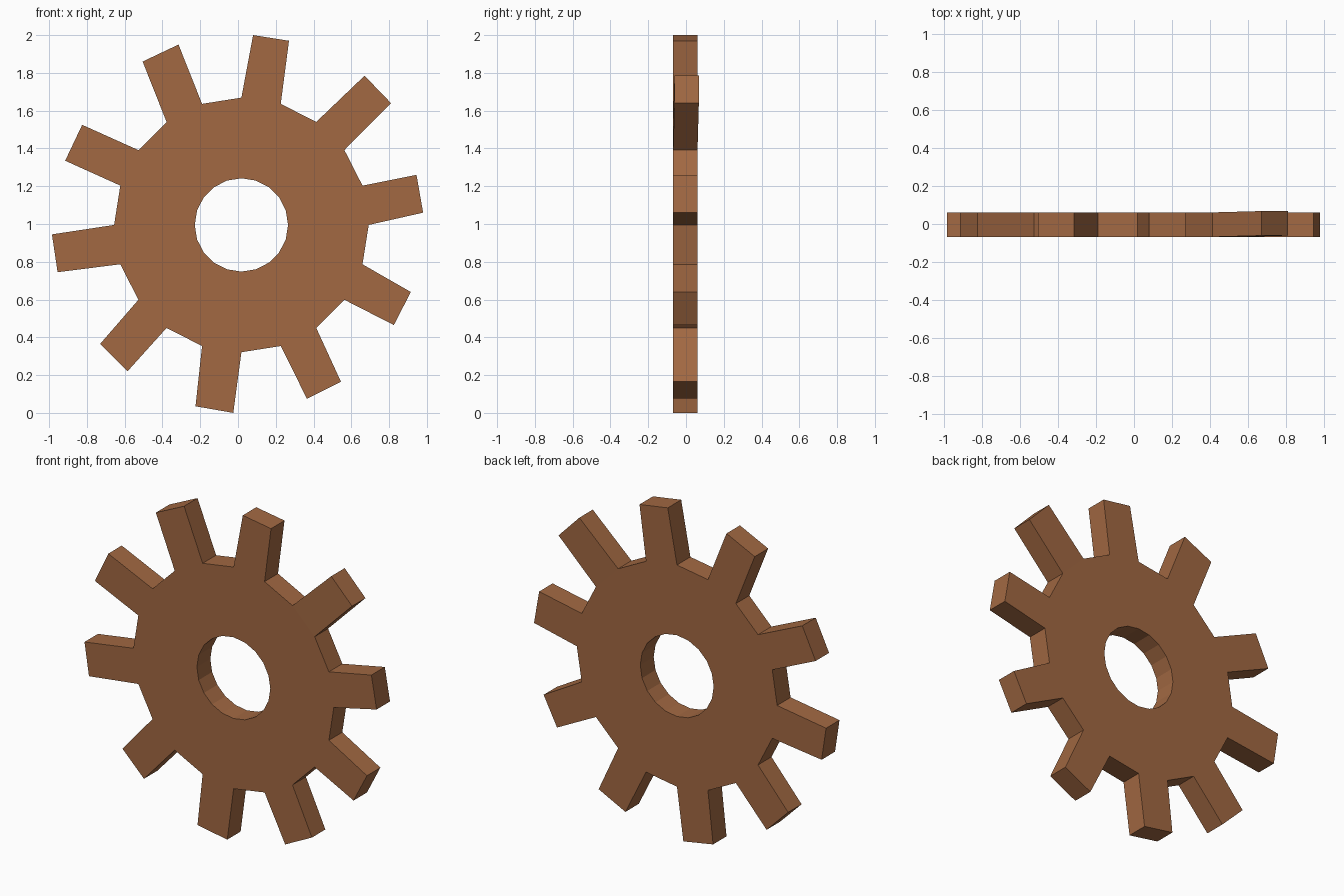
import bpy, bmesh, math

if "Cube" in bpy.data.objects:
    bpy.data.objects.remove(bpy.data.objects["Cube"])

N = 20                        # sides of hub and bore
CX, CZ = 0.018, 0.995         # hub centre
R_HUB, R_BORE = 0.674, 0.247
Y_FRONT, Y_BACK = -0.068, 0.061

# Tip corners of the ten slightly uneven teeth, clockwise from the top
TIPS = [((0.08, 2.0), (0.27, 1.97)), ((0.67, 1.785), (0.81, 1.64)),
        ((0.945, 1.26), (0.98, 1.06)), ((0.915, 0.64), (0.825, 0.465)),
        ((0.545, 0.165), (0.365, 0.075)), ((-0.025, 0.0), (-0.225, 0.035)),
        ((-0.585, 0.22), (-0.73, 0.365)), ((-0.955, 0.745), (-0.985, 0.945)),
        ((-0.915, 1.335), (-0.825, 1.525)), ((-0.505, 1.86), (-0.315, 1.95))]

bm = bmesh.new()


def ring(radius, y):
    return [bm.verts.new((CX + radius * math.sin(math.tau * k / N), y,
                          CZ + radius * math.cos(math.tau * k / N))) for k in range(N)]


# Hub: a thick ring with a bore
of, ob = ring(R_HUB, Y_FRONT), ring(R_HUB, Y_BACK)
hf, hb = ring(R_BORE, Y_FRONT), ring(R_BORE, Y_BACK)
for k in range(N):
    j = (k + 1) % N
    bm.faces.new((of[k], of[j], hf[j], hf[k]))
    bm.faces.new((ob[j], ob[k], hb[k], hb[j]))
    bm.faces.new((hf[k], hf[j], hb[j], hb[k]))
    if k % 2:
        bm.faces.new((of[j], of[k], ob[k], ob[j]))
    else:
        # Tooth on every second side; the second tooth leans back a little
        lean = 0.007 if k == 2 else 0.0
        a, b = TIPS[k // 2]
        tf = [bm.verts.new((p[0], Y_FRONT + lean, p[1])) for p in (a, b)]
        tb = [bm.verts.new((p[0], Y_BACK + lean, p[1])) for p in (a, b)]
        bm.faces.new((of[k], tf[0], tf[1], of[j]))
        bm.faces.new((ob[j], tb[1], tb[0], ob[k]))
        bm.faces.new((tf[0], tb[0], tb[1], tf[1]))
        bm.faces.new((of[k], ob[k], tb[0], tf[0]))
        bm.faces.new((of[j], tf[1], tb[1], ob[j]))

bmesh.ops.recalc_face_normals(bm, faces=bm.faces)
mesh = bpy.data.meshes.new("gear_wheel")
bm.to_mesh(mesh)
bm.free()

mat = bpy.data.materials.new("brown")
mat.diffuse_color = (0.36, 0.14, 0.055, 1)
mat.use_nodes = True
mat.node_tree.nodes["Principled BSDF"].inputs["Base Color"].default_value = mat.diffuse_color
mesh.materials.append(mat)
bpy.context.collection.objects.link(bpy.data.objects.new("gear_wheel", mesh))
